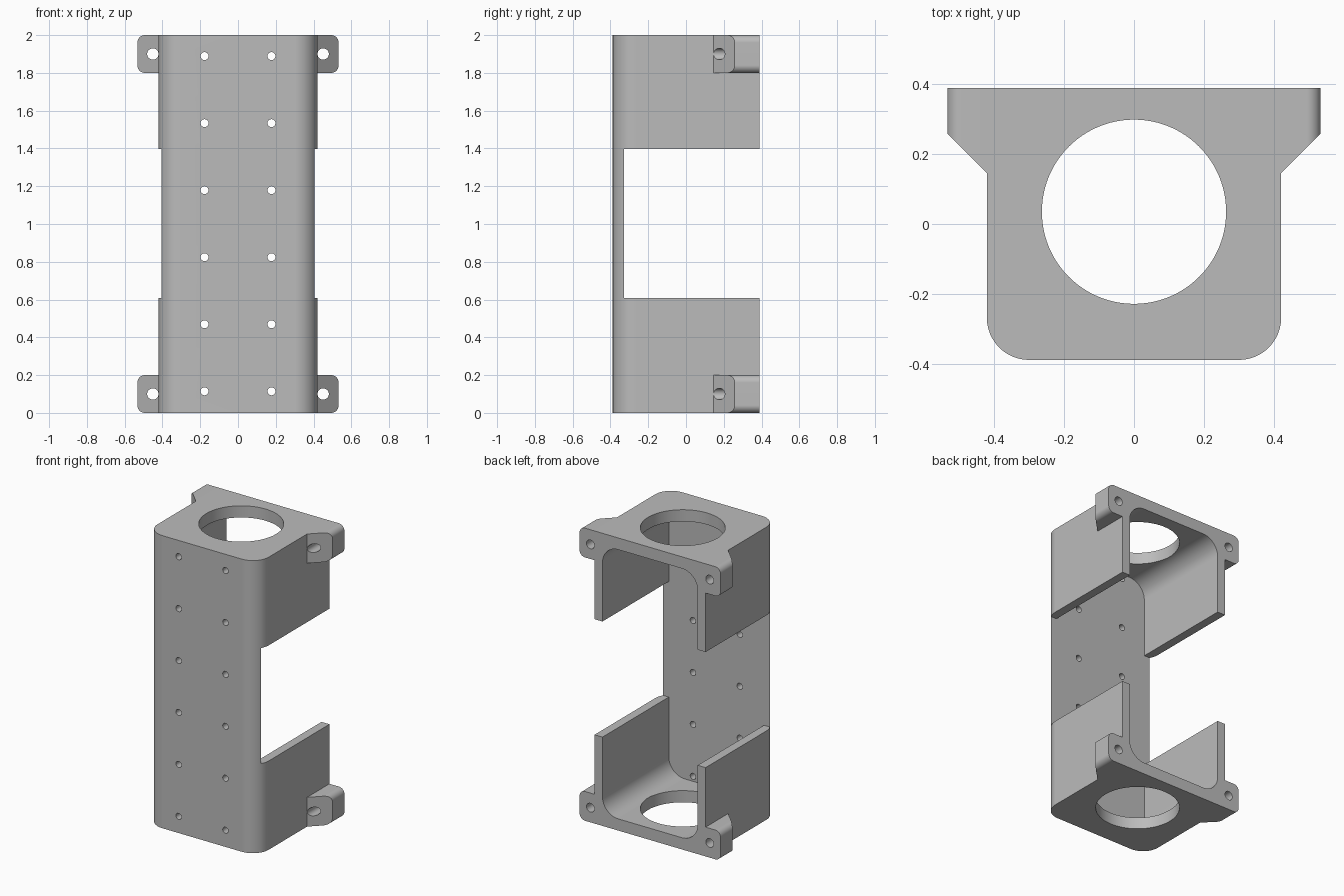
import bpy, bmesh, math
from mathutils import Vector

if "Cube" in bpy.data.objects:
    bpy.data.objects.remove(bpy.data.objects["Cube"], do_unlink=True)

WIDTH, DEPTH, HEIGHT = 0.42, 0.388, 2.0   # half width, half depth, full height
WALL, PLATE = 0.06, 0.08
FRONT_IN = -DEPTH + WALL

grey = bpy.data.materials.new("plain grey")
grey.use_nodes = True
colour = (0.5, 0.5, 0.5, 1)
grey.diffuse_color = colour
grey.node_tree.nodes["Principled BSDF"].inputs["Base Color"].default_value = colour


def rounded(corners, steps=12):
    """Outline from (u, v, radius) right-angle corners."""
    out = []
    for i, (u, v, r) in enumerate(corners):
        p = Vector((u, v))
        if r == 0:
            out.append(p)
            continue
        a = (Vector(corners[i - 1][:2]) - p).normalized()
        b = (Vector(corners[(i + 1) % len(corners)][:2]) - p).normalized()
        c = p + r * (a + b)
        for k in range(steps + 1):
            t = math.pi / 2 * k / steps
            out.append(c - r * (b * math.cos(t) + a * math.sin(t)))
    return out


def circle(u, v, r, n):
    return [(u + r * math.cos(2 * math.pi * k / n),
             v + r * math.sin(2 * math.pi * k / n)) for k in range(n)]


def prism(name, outline, axis, lo, hi):
    """Extrude an outline along z (outline in xy) or y (outline in xz)."""
    bm = bmesh.new()
    place = (lambda p, w: (p[0], p[1], w)) if axis == "z" else (lambda p, w: (p[0], w, p[1]))
    base = [bm.verts.new(place(p, lo)) for p in outline]
    end = [bm.verts.new(place(p, hi)) for p in outline]
    bm.faces.new(base)
    bm.faces.new(end)
    for i in range(len(base)):
        bm.faces.new((base[i - 1], base[i], end[i], end[i - 1]))
    bmesh.ops.recalc_face_normals(bm, faces=bm.faces)
    mesh = bpy.data.meshes.new(name)
    bm.to_mesh(mesh)
    bm.free()
    mesh.materials.append(grey)
    ob = bpy.data.objects.new(name, mesh)
    bpy.context.collection.objects.link(ob)
    return ob


def combine(target, other, operation):
    """Apply a boolean and discard the other object."""
    mod = target.modifiers.new("combine", "BOOLEAN")
    mod.object, mod.operation, mod.solver = other, operation, "EXACT"
    bpy.context.view_layer.objects.active = target
    bpy.ops.object.modifier_apply(modifier=mod.name)
    bpy.data.objects.remove(other, do_unlink=True)


# Outer block with rounded front corners
bracket = prism("bracket_body", rounded([
    (-WIDTH, -DEPTH, 0.12), (WIDTH, -DEPTH, 0.12),
    (WIDTH, DEPTH, 0), (-WIDTH, DEPTH, 0)]), "z", 0, HEIGHT)

# Inner cavity, open at the back, filleted where walls meet end plates
inner = WIDTH - WALL
combine(bracket, prism("cavity", rounded([
    (-inner, PLATE, 0.12), (inner, PLATE, 0.12),
    (inner, HEIGHT - PLATE, 0.12), (-inner, HEIGHT - PLATE, 0.12)]),
    "y", FRONT_IN, 1), "DIFFERENCE")

# Side walls removed in the middle
combine(bracket, prism("side_opening", [(-1, 0.607), (1, 0.607), (1, 1.397), (-1, 1.397)],
                       "y", FRONT_IN, 1), "DIFFERENCE")

# Four mounting ears with a sloped front
for side in (-1, 1):
    for z0 in (0, HEIGHT - 0.2):
        z1 = z0 + 0.2
        ear = prism("ear", rounded([
            (side * 0.4, z0, 0), (side * 0.533, z0, 0.04),
            (side * 0.533, z1, 0.04), (side * 0.4, z1, 0)], 8), "y", 0.1, DEPTH)
        slope = [(0.38, 0.105), (0.6, 0.325), (0.6, 0), (0.38, 0)]
        combine(ear, prism("slope", [(side * x, y) for x, y in slope], "z", -1, 3), "DIFFERENCE")
        combine(bracket, ear, "UNION")

# Large round opening through both end plates
combine(bracket, prism("bore", circle(0, 0.035, 0.263, 96), "z", -1, 3), "DIFFERENCE")

# Bolt holes in the ears and two columns of holes in the front wall
for side in (-1, 1):
    for z in (0.1, HEIGHT - 0.1):
        combine(bracket, prism("bolt_hole", circle(side * 0.451, z, 0.03, 24), "y", 0.05, 1),
                "DIFFERENCE")
    for row in range(6):
        combine(bracket, prism("front_hole", circle(side * 0.177, 0.114 + 0.355 * row, 0.021, 24),
                               "y", -1, -0.2), "DIFFERENCE")

# Smooth curved surfaces, crisp flat ones
bpy.ops.object.select_all(action="DESELECT")
bracket.select_set(True)
bpy.context.view_layer.objects.active = bracket
bpy.ops.object.shade_smooth_by_angle(angle=math.radians(30))
normals = bracket.modifiers.new("even_normals", "WEIGHTED_NORMAL")
normals.keep_sharp = True
